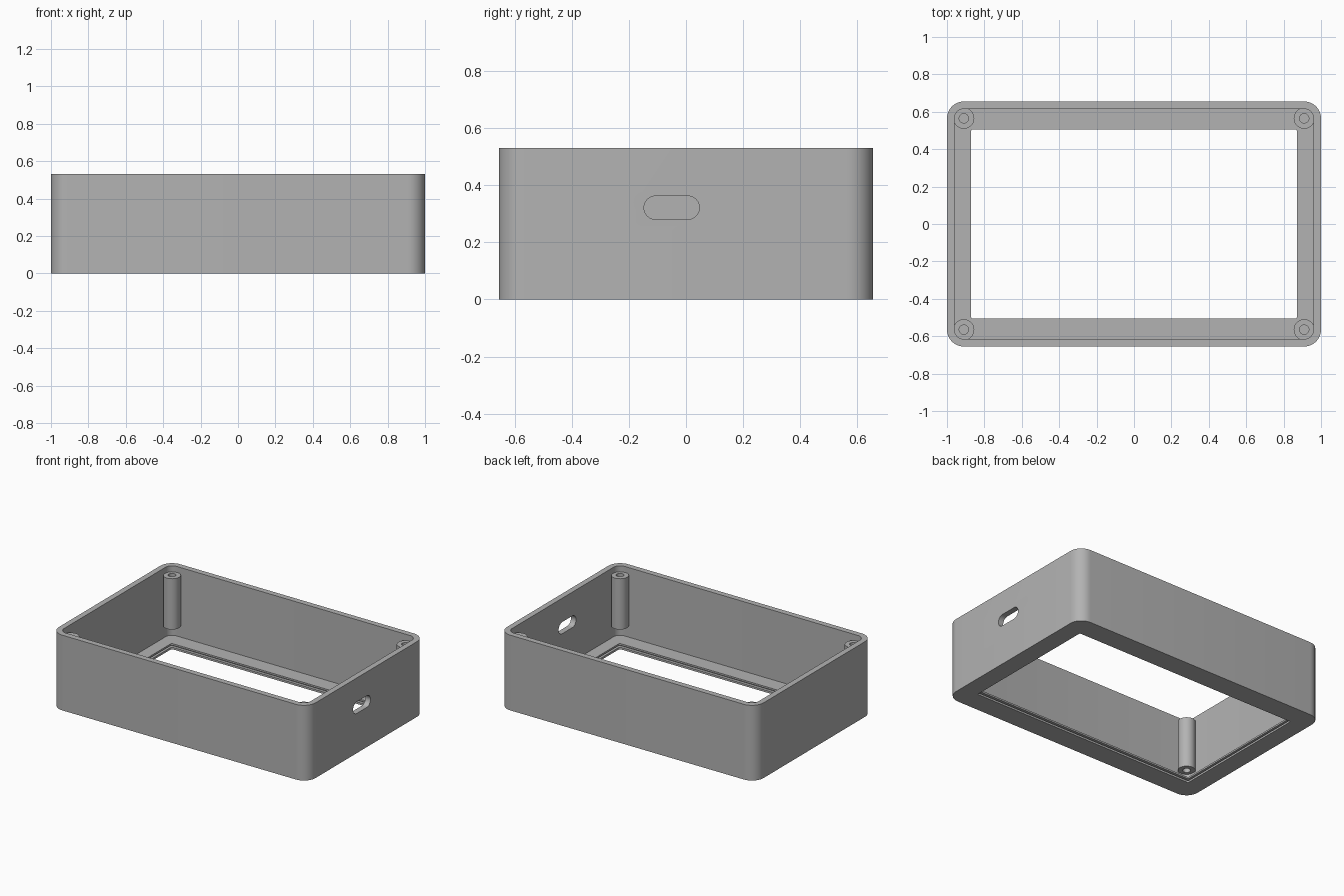
import bpy, bmesh, math

if "Cube" in bpy.data.objects:
    bpy.data.objects.remove(bpy.data.objects["Cube"])

grey = bpy.data.materials.new("plastic grey")
grey.use_nodes = True
grey.diffuse_color = (0.45, 0.45, 0.45, 1)
grey.node_tree.nodes["Principled BSDF"].inputs["Base Color"].default_value = grey.diffuse_color

ARC = 10           # segments in each quarter corner
HX, HY, H = 1.0, 0.655, 0.53
R, WALL, FLOOR = 0.09, 0.04, 0.04


def rounded(hx, hy, r):
    """Outline of a rectangle with round corners (a circle when hx = hy = r)."""
    pts = []
    for q, (sx, sy) in enumerate([(1, 1), (-1, 1), (-1, -1), (1, -1)]):
        for i in range(ARC + 1):
            a = (q + i / ARC) * math.pi / 2
            pts.append((sx * (hx - r) + r * math.cos(a), sy * (hy - r) + r * math.sin(a)))
    return pts


def loft(name, sections, loop=True):
    """Skin a list of (half x, half y, radius, z) outlines; loop joins last to first."""
    bm = bmesh.new()
    rings = [[bm.verts.new((x, y, z)) for x, y in rounded(hx, hy, r)]
             for hx, hy, r, z in sections]
    pairs = list(zip(rings, rings[1:]))
    if loop:
        pairs.append((rings[-1], rings[0]))
    else:
        bm.faces.new(rings[0])
        bm.faces.new(rings[-1])
    n = len(rings[0])
    for a, b in pairs:
        for i in range(n):
            j = (i + 1) % n
            bm.faces.new((a[i], a[j], b[j], b[i]))
    bmesh.ops.remove_doubles(bm, verts=bm.verts, dist=1e-5)
    bmesh.ops.recalc_face_normals(bm, faces=bm.faces)
    mesh = bpy.data.meshes.new(name)
    bm.to_mesh(mesh)
    bm.free()
    mesh.materials.append(grey)
    obj = bpy.data.objects.new(name, mesh)
    bpy.context.collection.objects.link(obj)
    return obj


def smooth(obj):
    bpy.ops.object.select_all(action='DESELECT')
    obj.select_set(True)
    bpy.context.view_layer.objects.active = obj
    bpy.ops.object.shade_smooth_by_angle(angle=math.radians(30))


# Case: outer wall, rim, inner wall, floor frame and grooved window edge
IX, IY, IR = HX - WALL, HY - WALL, R - WALL
WX, WY, WR = 0.872, 0.505, 0.01
GROOVE = 0.02
case = loft("case", [
    (HX, HY, R, 0), (HX, HY, R, H),
    (IX, IY, IR, H), (IX, IY, IR, FLOOR),
    (WX, WY, WR, FLOOR), (WX, WY, WR, 0.028),
    (WX + GROOVE, WY + GROOVE, WR, 0.028), (WX + GROOVE, WY + GROOVE, WR, 0.014),
    (WX, WY, WR, 0.014), (WX, WY, WR, 0)])

# Cable slot through one end wall
cutter = loft("slot_cutter", [(0.041, 0.097, 0.041, -0.1), (0.041, 0.097, 0.041, 0.1)], loop=False)
cutter.rotation_euler = (0, math.pi / 2, 0)
cutter.location = (HX - WALL / 2, -0.05, 0.321)
bpy.context.view_layer.update()
cut = case.modifiers.new("cable_slot", 'BOOLEAN')
cut.operation = 'DIFFERENCE'
cut.object = cutter
cut.solver = 'EXACT'
bpy.context.view_layer.objects.active = case
bpy.ops.object.modifier_apply(modifier=cut.name)
bpy.data.objects.remove(cutter)
smooth(case)

# Screw posts fused to the corners, open at both ends
PR, HR = 0.056, 0.025
for sx, side in ((1, "left"), (-1, "right")):
    for sy, end in ((-1, "front"), (1, "back")):
        post = loft(f"screw_post_{end}_{side}", [
            (PR, PR, PR, 0.13), (PR, PR, PR, 0.488),
            (HR, HR, HR, 0.488), (HR, HR, HR, 0.13)])
        post.location = (sx * (HX - R), sy * (HY - R), 0)
        smooth(post)
